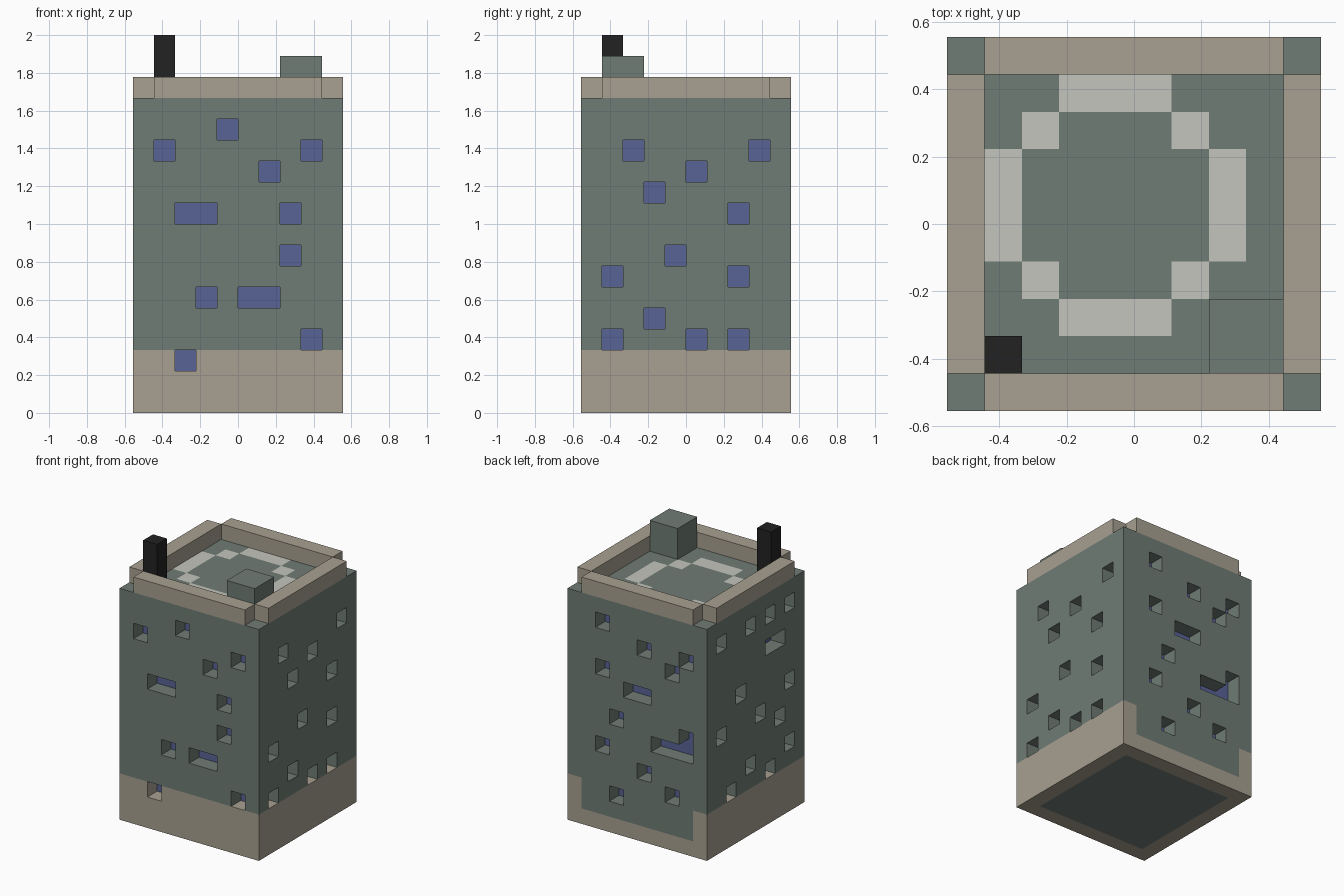
import bpy, bmesh
from mathutils import Vector

if "Cube" in bpy.data.objects:
    bpy.data.objects.remove(bpy.data.objects["Cube"])

U = 1 / 9            # one block
N, H = 10, 15        # tower is N x N blocks, H blocks tall


def material(name, rgb):
    lin = [(c / 255 / 12.92) if c < 11 else ((c / 255 + 0.055) / 1.055) ** 2.4 for c in rgb]
    m = bpy.data.materials.new(name)
    m.diffuse_color = (*lin, 1)
    m.use_nodes = True
    m.node_tree.nodes["Principled BSDF"].inputs["Base Color"].default_value = m.diffuse_color
    return m


GREEN = material("grey_green_wall", (112, 124, 117))
TAN = material("tan_stone", (168, 160, 145))
BLUE = material("blue_glass", (88, 99, 150))
PALE = material("pale_roof_paint", (196, 197, 190))
BLACK = material("black_metal", (34, 34, 34))


def box(name, lo, hi, mat):
    """Box between two corners given in blocks."""
    bm = bmesh.new()
    bmesh.ops.create_cube(bm, size=1)
    lo, hi = Vector(lo), Vector(hi)
    for v in bm.verts:
        v.co = Vector(((lo[k] + hi[k]) / 2 + v.co[k] * (hi[k] - lo[k])) for k in range(3)) * U
        v.co -= Vector((N / 2, N / 2, 0)) * U
    me = bpy.data.meshes.new(name)
    bm.to_mesh(me)
    bm.free()
    me.materials.append(mat)
    bpy.context.collection.objects.link(bpy.data.objects.new(name, me))


# Window cells as (column, row) on each wall, column counted from the wall's left
front = [(1, 12), (4, 13), (6, 11), (8, 12), (2, 9), (3, 9), (7, 9), (7, 7),
         (3, 5), (5, 5), (6, 5), (8, 3), (2, 2)]
right = [(2, 12), (8, 12), (5, 11), (3, 10), (7, 9), (4, 7), (1, 6), (7, 6),
         (3, 4), (1, 3), (5, 3), (7, 3)]
back = [(2, 13), (5, 12), (2, 10), (7, 11), (8, 12), (4, 9), (5, 9), (3, 7), (2, 5),
        (6, 6), (7, 6), (8, 6), (8, 7), (5, 4), (3, 2), (7, 3)]
left = [(1, 13), (4, 13), (6, 13), (8, 13), (7, 11), (6, 11), (3, 9), (8, 8), (5, 7),
        (7, 6), (1, 7), (4, 4), (6, 3), (8, 4), (2, 3)]

# Recess cell -> outward direction
recess = {}
for c, r in front:
    recess[(c, 0, r)] = (0, -1, 0)
for c, r in right:
    recess[(N - 1, c, r)] = (1, 0, 0)
for c, r in back:
    recess[(N - 1 - c, N - 1, r)] = (0, 1, 0)
for c, r in left:
    recess[(0, N - 1 - c, r)] = (-1, 0, 0)


def solid(p):
    return all(0 <= p[k] < (N, N, H)[k] for k in range(3)) and p not in recess


def colour(p, d, q):
    """Colour slot of the face of block p looking along d into cell q."""
    x, y, z = p
    if recess.get(q) == d:
        return 2                                     # glass at the back of a recess
    if z == H - 1 and d == (0, 0, 1):                # painted ring on the roof
        return 3 if 8 <= (x - 4) ** 2 + (y - 5) ** 2 <= 10 else 0
    edge = x in (0, N - 1) or y in (0, N - 1)
    panel = y == N - 1 and 0 < x < N - 1 and z > 0   # green panel in the back plinth
    return 1 if z < 3 and edge and not panel else 0


# Tower with recessed windows: one quad per exposed block side
bm = bmesh.new()
for x in range(N):
    for y in range(N):
        for z in range(H):
            p = (x, y, z)
            if not solid(p):
                continue
            for axis in range(3):
                for s in (-1, 1):
                    d = tuple(s if k == axis else 0 for k in range(3))
                    q = tuple(p[k] + d[k] for k in range(3))
                    if solid(q):
                        continue
                    n = Vector(d)
                    a = Vector([1 if k == (axis + 1) % 3 else 0 for k in range(3)])
                    b = n.cross(a)
                    c = Vector(p) + Vector((0.5 - N / 2, 0.5 - N / 2, 0.5)) + n / 2
                    ring = [(-a - b), (a - b), (a + b), (b - a)]
                    f = bm.faces.new([bm.verts.new((c + v / 2) * U) for v in ring])
                    f.material_index = colour(p, d, q)
bmesh.ops.remove_doubles(bm, verts=bm.verts[:], dist=0.001)
mesh = bpy.data.meshes.new("tower")
bm.to_mesh(mesh)
bm.free()
for m in (GREEN, TAN, BLUE, PALE):
    mesh.materials.append(m)
bpy.context.collection.objects.link(bpy.data.objects.new("tower", mesh))

# Parapets, stopping short of the corners
box("parapet_front", (1, 0, H), (9, 1, H + 1), TAN)
box("parapet_back", (1, 9, H), (9, 10, H + 1), TAN)
box("parapet_left", (0, 1, H), (1, 9, H + 1), TAN)
box("parapet_right", (9, 1, H), (10, 9, H + 1), TAN)

# Roof fittings
box("roof_hut", (7, 1, H), (9, 3, H + 2), GREEN)
box("chimney", (1, 1, H), (2, 2, H + 3), BLACK)
